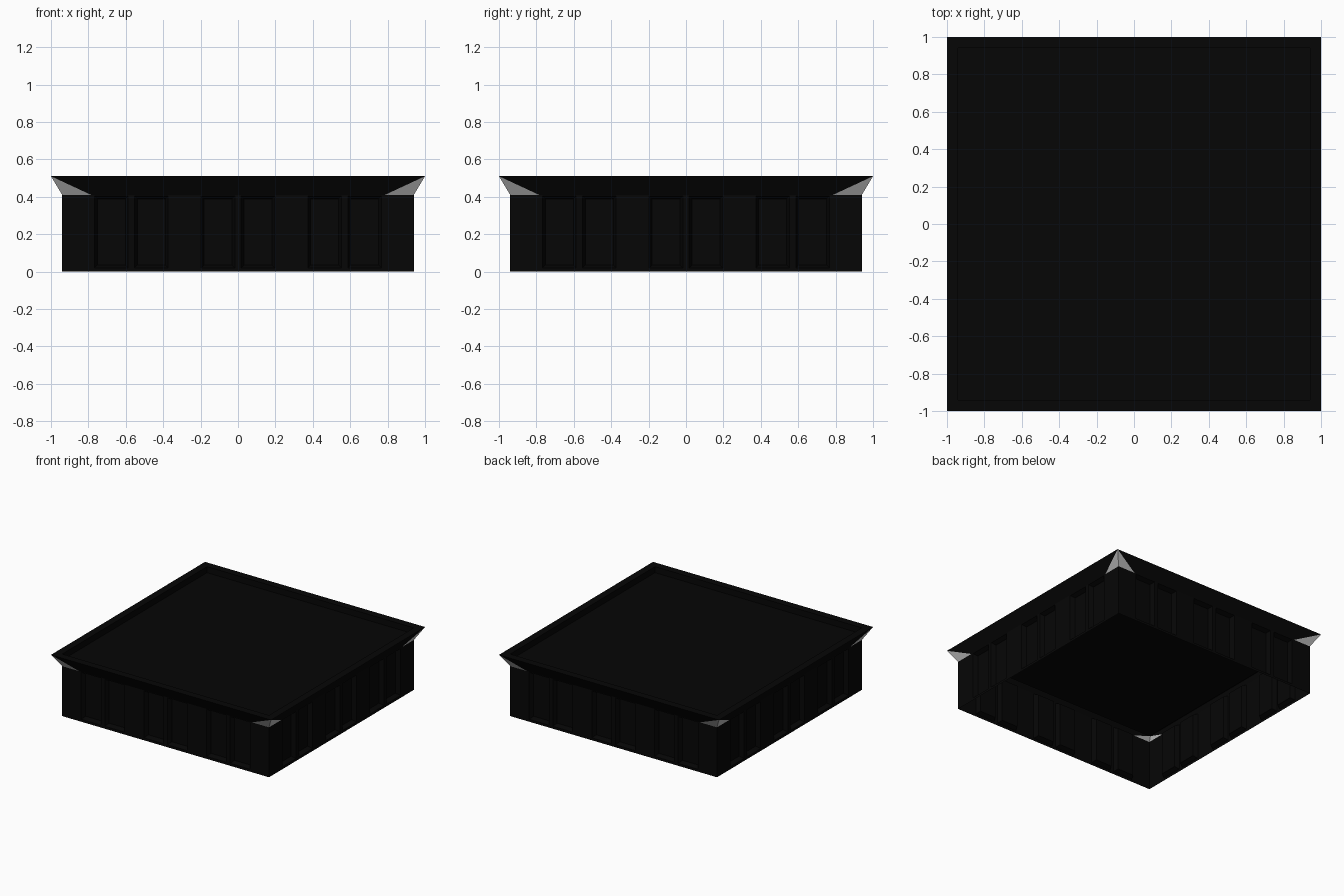
import bpy, bmesh, math
from mathutils import Matrix, Vector

old = bpy.data.objects.get("Cube")
if old:
    bpy.data.objects.remove(old, do_unlink=True)

BODY, RIM = 0.94, 1.0          # half widths
WALL_TOP, RIM_TOP = 0.41, 0.51
ROOF = 0.46                    # height of the sunken roof


def material(name, value):
    m = bpy.data.materials.new(name)
    m.use_nodes = True
    col = (value, value, value, 1)
    m.diffuse_color = col
    bsdf = next(n for n in m.node_tree.nodes if n.type == 'BSDF_PRINCIPLED')
    bsdf.inputs["Base Color"].default_value = col
    return m


black = material("black", 0.0017)
grey = material("light grey", 0.52)


def finish(bm, name, *mats):
    bmesh.ops.remove_doubles(bm, verts=bm.verts, dist=0.0005)
    mesh = bpy.data.meshes.new(name)
    bm.to_mesh(mesh)
    bm.free()
    for m in mats:
        mesh.materials.append(m)
    ob = bpy.data.objects.new(name, mesh)
    bpy.context.collection.objects.link(ob)
    return ob


def face(bm, points, turn=Matrix(), mat=0):
    f = bm.faces.new([bm.verts.new(turn @ Vector(p)) for p in points])
    f.material_index = mat
    return f


turns = [Matrix.Rotation(i * math.pi / 2, 4, 'Z') for i in range(4)]

# Walls: an open shell with three pairs of bevelled, sunken panels per side
bm = bmesh.new()
xs = [-BODY]
for centre in (-0.57, 0, 0.57):
    for side in (-1, 1):
        mid = centre + side * 0.107
        xs += [mid - 0.09, mid + 0.09]
xs.append(BODY)
zs = [0, 0.02, 0.405, WALL_TOP]
panels = []
for turn in turns:
    for i in range(len(xs) - 1):
        for j in range(3):
            x0, x1, z0, z1 = xs[i], xs[i + 1], zs[j], zs[j + 1]
            f = face(bm, [(x0, -BODY, z0), (x1, -BODY, z0),
                          (x1, -BODY, z1), (x0, -BODY, z1)], turn)
            if i % 2 and j == 1:
                panels.append(f)
bm.normal_update()
bmesh.ops.inset_individual(bm, faces=panels, thickness=0.022, depth=-0.035)
finish(bm, "panelled_walls", black)

# Flared cornice with light triangles at the corners
bm = bmesh.new()
INNER = 0.785
for turn in turns:
    a, b, c, d = [(x, -BODY, WALL_TOP) for x in (-BODY, -INNER, INNER, BODY)]
    e, f = (-RIM, -RIM, RIM_TOP), (RIM, -RIM, RIM_TOP)
    face(bm, [a, b, e], turn, 1)
    face(bm, [b, c, f, e], turn)
    face(bm, [c, d, f], turn, 1)
finish(bm, "flared_cornice", black, grey)

# Flat rim dropping straight down to a sunken roof
bm = bmesh.new()
for turn in turns:
    outer = [(-RIM, -RIM, RIM_TOP), (RIM, -RIM, RIM_TOP)]
    inner = [(BODY, -BODY, RIM_TOP), (-BODY, -BODY, RIM_TOP)]
    face(bm, outer + inner, turn)
    face(bm, inner[::-1] + [(BODY, -BODY, ROOF), (-BODY, -BODY, ROOF)], turn)
face(bm, [turn @ Vector((-BODY, -BODY, ROOF)) for turn in turns])
finish(bm, "sunken_roof", black)
